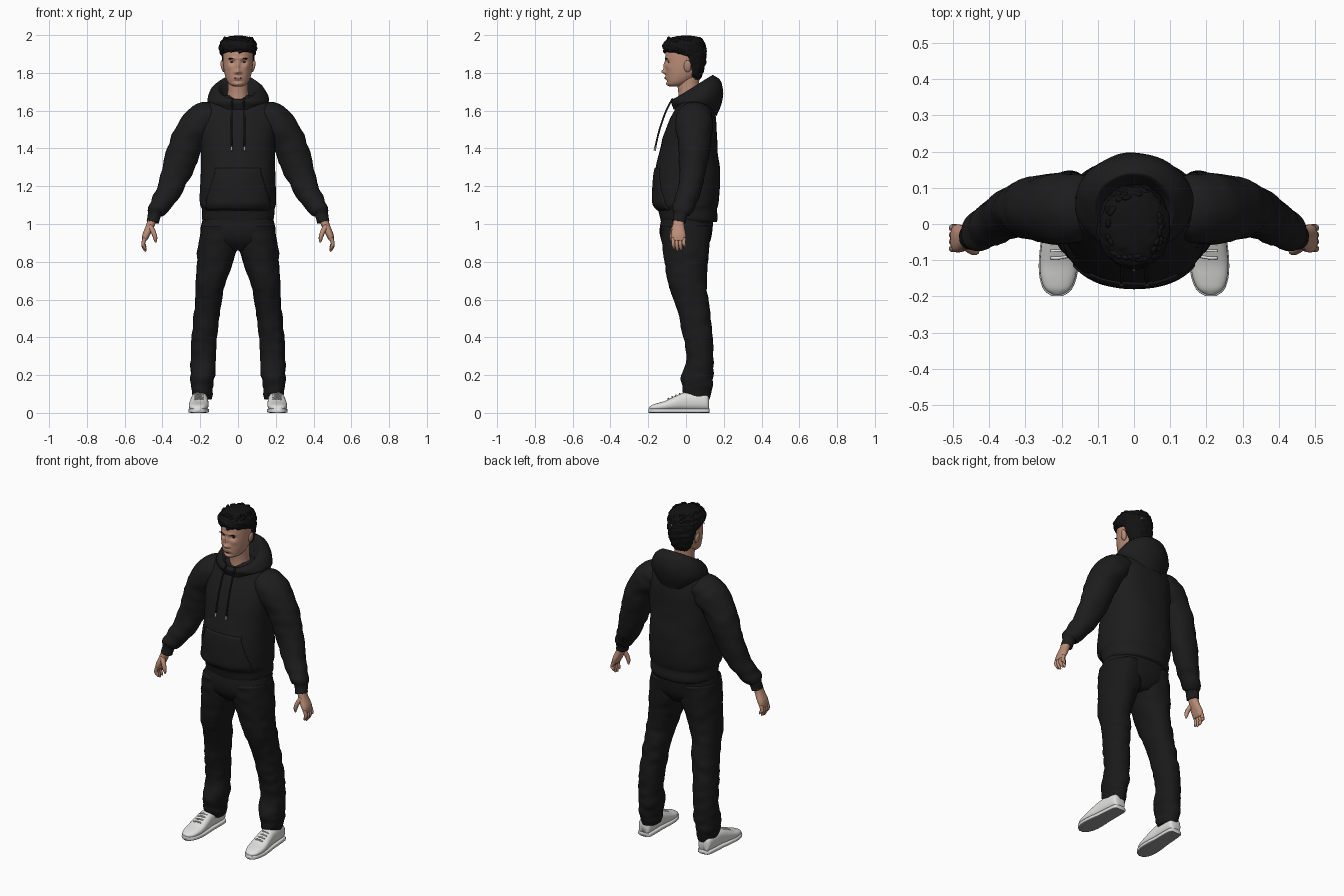
import bpy
import bmesh
import math
import random
from mathutils import Vector, Matrix, noise
from mathutils.bvhtree import BVHTree

random.seed(4)
if "Cube" in bpy.data.objects:
    bpy.data.objects.remove(bpy.data.objects["Cube"], do_unlink=True)

X, Y, Z = Vector((1, 0, 0)), Vector((0, 1, 0)), Vector((0, 0, 1))


def material(name, r, g, b):
    m = bpy.data.materials.new(name)
    m.use_nodes = True
    m.diffuse_color = (r, g, b, 1)
    m.node_tree.nodes["Principled BSDF"].inputs["Base Color"].default_value = (r, g, b, 1)
    return m


HOODIE = material("hoodie black", .012, .012, .012)
PANTS = material("trouser black", .010, .010, .010)
HAIR = material("hair black", .006, .006, .006)
SKIN = material("skin", .50, .27, .19)
LIPS = material("lip", .38, .17, .13)
WHITE = material("shoe white", .75, .75, .74)
SOLE = material("sole grey", .30, .30, .30)
METAL = material("metal tip", .35, .35, .35)


def finish(name, bm, *mats):
    bmesh.ops.recalc_face_normals(bm, faces=bm.faces)
    mesh = bpy.data.meshes.new(name)
    bm.to_mesh(mesh)
    bm.free()
    for m in mats:
        mesh.materials.append(m)
    mesh.polygons.foreach_set("use_smooth", [True] * len(mesh.polygons))
    ob = bpy.data.objects.new(name, mesh)
    bpy.context.collection.objects.link(ob)
    return ob


def smooth_rings(rings, steps):
    """Catmull-Rom interpolation of whole ring tuples."""
    out = []
    for i in range(len(rings) - 1):
        p1, p2 = rings[i], rings[i + 1]
        p0, p3 = rings[max(i - 1, 0)], rings[min(i + 2, len(rings) - 1)]
        for k in range(steps):
            t = k / steps
            out.append([b + t / 2 * (c - a + t * (2 * a - 5 * b + 4 * c - d + t * (3 * (b - c) + d - a)))
                        for a, b, c, d in zip(p0, p1, p2, p3)])
    return out + [list(rings[-1])]


def loft(name, rings, mats, side=1, axis=None, ref=Y, n=28, steps=4, power=2.0,
         fold=0, grain=14, cap=True, sculpt=None, paint=None):
    """Skin through rings (x, y, z, radius u, radius v, slope)."""
    rings = smooth_rings([tuple(r) + (0,) * (6 - len(r)) for r in rings], steps)
    centres = [Vector(r[:3]) for r in rings]
    bm, loops = bmesh.new(), []
    for i, r in enumerate(rings):
        t = axis or (centres[min(i + 1, len(rings) - 1)] - centres[max(i - 1, 0)]).normalized()
        v = (ref - t * ref.dot(t)).normalized()
        u = v.cross(t)
        loop = []
        for j in range(n):
            a = 2 * math.pi * j / n
            c, s = math.cos(a), math.sin(a)
            pu = math.copysign(abs(c) ** (2 / power), c) * max(r[3], .001)
            pv = math.copysign(abs(s) ** (2 / power), s) * max(r[4], .001)
            p = centres[i] + u * pu + v * pv + t * (r[5] * pv)
            if fold:
                p += (u * c + v * s) * fold * noise.noise(Vector((p.x, p.y, p.z * 1.6)) * grain)
            if sculpt:
                p = sculpt(p)
            loop.append(bm.verts.new((p.x * side, p.y, p.z)))
        loops.append(loop)
    for a, b in zip(loops, loops[1:]):
        for j in range(n):
            bm.faces.new((a[j], a[(j + 1) % n], b[(j + 1) % n], b[j]))
    if cap:
        bm.faces.new(loops[0])
        bm.faces.new(loops[-1])
    bmesh.ops.recalc_face_normals(bm, faces=bm.faces)
    if paint:
        for f in bm.faces:
            f.material_index = paint(f)
    return finish(name, bm, *(mats if isinstance(mats, tuple) else (mats,)))


def tube(name, points, radii, mat, side=1, ref=Y):
    return loft(name, [(*p, r, r) for p, r in zip(points, radii)], mat, side, ref=ref, n=10)


def blob(name, centre, size, mat, turn=0):
    bm = bmesh.new()
    m = Matrix.Translation(centre) @ Matrix.Rotation(turn, 4, 'Y') @ Matrix.Diagonal((*size, 1))
    bmesh.ops.create_uvsphere(bm, u_segments=16, v_segments=10, radius=1, matrix=m)
    return finish(name, bm, mat)


# Hoodie body with gathered hem
torso = loft("hoodie_body", [
    (0, .015, 1.01, .18, .145), (0, .015, 1.03, .19, .15), (0, .008, 1.075, .192, .156),
    (0, 0, 1.1, .2, .172), (0, .002, 1.15, .202, .176), (0, .005, 1.25, .198, .175),
    (0, .012, 1.35, .195, .16), (0, .02, 1.45, .2, .145), (0, .035, 1.55, .205, .123),
    (0, .045, 1.61, .188, .103), (0, .045, 1.65, .15, .09), (0, .045, 1.68, .09, .07)],
    HOODIE, axis=Z, n=56, power=2.3, fold=.004, grain=9)

# Hood lying round the neck, outer shell then inner lining
loft("hood", [
    (0, .05, 1.59, .12, .115, -.15), (0, .06, 1.65, .163, .135, .12), (0, .055, 1.70, .147, .132, .4),
    (0, .042, 1.722, .118, .108, .58), (0, .036, 1.722, .105, .098, .62), (0, .03, 1.69, .085, .08, .5),
    (0, .02, 1.65, .07, .065, .3)], HOODIE, axis=Z, n=48, fold=.004, cap=False)

# Front pocket wrapped on to the body
bm = bmesh.new()
bmesh.ops.create_grid(bm, x_segments=24, y_segments=16, size=1)
for v in bm.verts:
    z = 1.185 + v.co.y * .11
    half = .165 - .045 * min(max((z - 1.13) / .14, 0), 1)
    v.co = (v.co.x * half, -.4, z)
pocket = finish("front_pocket", bm, HOODIE)
wrap = pocket.modifiers.new("wrap", 'SHRINKWRAP')
wrap.target = torso
wrap.wrap_method = 'PROJECT'
wrap.wrap_mode = 'ABOVE_SURFACE'
wrap.use_project_y = True
wrap.offset = .005
pocket.modifiers.new("thickness", 'SOLIDIFY').thickness = .008

# Trouser seat
loft("trouser_seat", [
    (0, .01, 1.05, .18, .135), (0, 0, .97, .198, .14), (0, 0, .91, .185, .128), (0, .005, .86, .08, .09)],
    PANTS, axis=Z, n=40, power=2.3)

for word, s in (("left", 1), ("right", -1)):
    # Sleeve ending in a ribbed cuff
    loft(word + "_sleeve", [
        (.12, .042, 1.575, .07, .085), (.185, .042, 1.55, .09, .10), (.25, .045, 1.475, .088, .092),
        (.298, .042, 1.355, .085, .078), (.348, .026, 1.215, .07, .066), (.405, -.008, 1.11, .055, .056),
        (.435, -.025, 1.07, .048, .05), (.443, -.031, 1.05, .036, .038), (.452, -.036, 1.01, .035, .037)],
        HOODIE, s, steps=6, fold=.008)

    # Hand, fingers and thumb
    loft(word + "_palm", [
        (.452, -.038, 1.03, .024, .028), (.465, -.04, .99, .023, .031), (.485, -.04, .945, .021, .039),
        (.495, -.04, .912, .013, .036)], SKIN, s, axis=Z, n=20, power=2.4)
    for i, finger in enumerate(("index", "middle", "ring", "little")):
        y, drop = -.068 + .019 * i, (.01, 0, .004, .02)[i]
        tube(f"{word}_{finger}_finger",
             [(.494, y, .925), (.502, y, .895), (.496, y + .003, .87 + drop), (.488, y + .005, .855 + drop)],
             (.0105, .01, .009, .004), SKIN, s)
    tube(word + "_thumb", [(.466, -.058, .99), (.447, -.072, .955), (.438, -.075, .925), (.436, -.073, .902)],
         (.015, .013, .011, .004), SKIN, s)

    # Trouser leg, bunched at the ankle
    loft(word + "_trouser_leg", [
        (.098, 0, .99, .096, .134), (.106, 0, .88, .105, .125), (.125, .002, .78, .092, .112),
        (.146, .008, .68, .078, .102), (.158, .033, .58, .069, .09), (.17, .05, .48, .068, .082),
        (.18, .066, .38, .067, .076), (.184, .074, .28, .066, .071), (.186, .06, .2, .066, .085),
        (.19, .058, .15, .06, .083), (.191, .058, .115, .054, .076), (.19, .064, .07, .051, .06)],
        PANTS, s, axis=Z, n=32, steps=6, power=2.2, fold=.007, grain=16)

    # Shoe upper: heel to toe, (y, top height, half width)
    upper = [(.122, .07, .022), (.11, .1, .038), (.05, .112, .043), (-.01, .108, .045), (-.06, .088, .05),
             (-.11, .064, .052), (-.15, .052, .047), (-.18, .042, .034), (-.195, .03, .012)]
    loft(word + "_shoe_upper", [(.204 - .04 * y, y, h / 2 + .006, w, h / 2 - .006) for y, h, w in upper],
         WHITE, s, axis=-Y, ref=Z, power=2.5)
    loft(word + "_shoe_sole", [(.204 - .04 * y, y * 1.02, .012, w + .003, .012) for y, h, w in upper],
         (WHITE, SOLE), s, axis=-Y, ref=Z, power=5, paint=lambda f: int(f.normal.z < -.6))
    for i in range(4):
        y, z = -.03 - .02 * i, .102 - .0085 * i
        tube(f"{word}_lace_{i + 1}", [(.185, y, z - .006), (.207, y - .004, z), (.23, y - .004, z - .006)],
             (.004, .004, .004), WHITE, s)

    # Drawstring with metal tip
    tube(word + "_drawstring", [(.03, -.07, 1.665), (.033, -.105, 1.6), (.034, -.14, 1.5), (.035, -.163, 1.405)],
         (.005, .005, .005, .005), HOODIE, s)
    tube(word + "_drawstring_tip", [(.035, -.162, 1.41), (.035, -.166, 1.388)], (.006, .006), METAL, s)

# Neck
loft("neck", [(0, .025, 1.6, .07, .07), (0, .018, 1.68, .056, .058), (0, .012, 1.74, .054, .058),
              (0, .012, 1.8, .056, .06)], SKIN, axis=Z)

# Face relief: (x, z, spread x, spread z, depth), positive is outward
RELIEF = [(.03, 1.857, .015, .011, -.012), (.022, 1.878, .025, .007, .005), (0, 1.835, .008, .024, .012),
          (0, 1.806, .012, .011, .021), (.014, 1.802, .007, .007, .007), (0, 1.773, .02, .009, .007),
          (0, 1.755, .022, .005, -.004), (0, 1.74, .018, .011, .006), (.045, 1.83, .014, .014, .004)]


def face_relief(p):
    if p.y < -.03:
        for x, z, sx, sz, d in RELIEF:
            p.y -= d * math.exp(-((abs(p.x) - x) / sx) ** 2 - ((p.z - z) / sz) ** 2)
    return p


head = loft("head", [
    (0, -.055, 1.727, .018, .03), (0, -.05, 1.737, .042, .048), (0, -.035, 1.757, .058, .068),
    (0, -.018, 1.79, .07, .089), (0, -.01, 1.83, .077, .098), (0, -.005, 1.87, .08, .104),
    (0, 0, 1.91, .08, .107), (0, 0, 1.95, .07, .09), (0, 0, 1.98, .035, .05)],
    SKIN, axis=Z, n=96, steps=9, power=2.15, sculpt=face_relief)
tree = BVHTree.FromPolygons([v.co for v in head.data.vertices], [tuple(p.vertices) for p in head.data.polygons])


def on_face(x, z):
    return tree.ray_cast(Vector((x, -1, z)), Y)[0]


# Facial features and ears
for word, s in (("left", 1), ("right", -1)):
    blob(word + "_eye", on_face(s * .031, 1.857), (.012, .003, .0035), HAIR)
    blob(word + "_eyebrow", on_face(s * .034, 1.876), (.02, .005, .0035), HAIR, s * .1)
    blob(word + "_ear", (s * .081, .008, 1.835), (.01, .02, .032), SKIN, s * .2)
blob("mouth", on_face(0, 1.773), (.022, .003, .0055), LIPS)

# Hair: cropped back and sides under a full textured top
loft("hair", [
    (0, .05, 1.765, .045, .025), (0, .047, 1.8, .066, .043), (0, .045, 1.85, .08, .058),
    (0, .035, 1.885, .087, .072), (0, .002, 1.912, .096, .108), (0, -.01, 1.94, .1, .114),
    (0, -.008, 1.97, .088, .1), (0, -.003, 1.99, .055, .065), (0, 0, 1.998, .015, .02)],
    HAIR, axis=Z, n=64, steps=6, fold=.007, grain=45)
bm = bmesh.new()
for i in range(110):
    a, z = random.uniform(0, 2 * math.pi), random.uniform(1.912, 1.982)
    k = .97 * (1 - max(0, (z - 1.94) / .085) ** 2)
    place = Matrix.Translation((.094 * k * math.cos(a), -.008 + .11 * k * math.sin(a), z))
    spin = Matrix.Rotation(a, 4, 'Z') @ Matrix.Rotation(random.uniform(-1, 1), 4, 'X')
    bmesh.ops.create_icosphere(bm, subdivisions=2, radius=.013,
                               matrix=place @ spin @ Matrix.Diagonal((.6, 1.3, .75, 1)))
finish("hair_curls", bm, HAIR)
